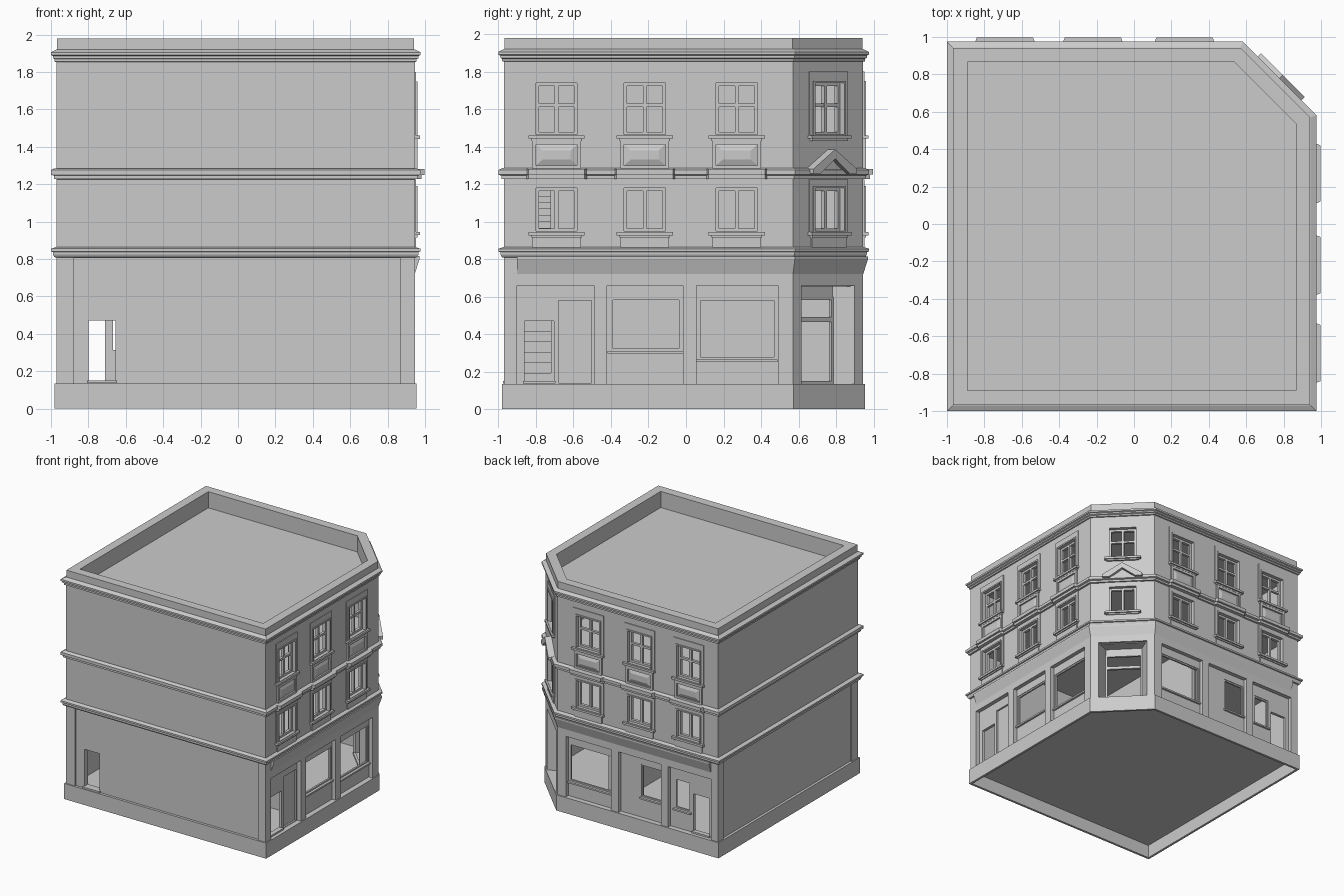
import bpy, bmesh, math

if "Cube" in bpy.data.objects:
    bpy.data.objects.remove(bpy.data.objects["Cube"])

LO, HI, DIAG = -0.97, 0.945, 1.515      # wall planes and chamfer line x + y = DIAG
R2 = math.sqrt(2)
C = DIAG / 2

# Facade frames: u runs along the wall, d points outwards, z is up
FACES = {
    'right': lambda u, d, z: (HI + d, u, z),
    'back': lambda u, d, z: (u, HI + d, z),
    'corner': lambda u, d, z: (C + (d - u) / R2, C + (d + u) / R2, z),
    'front': lambda u, d, z: (u, LO - d, z),
    'left': lambda u, d, z: (LO - d, u, z),
    'world': lambda u, d, z: (u, d, z),
}
CENTRES = (-0.69, -0.22, 0.27)
WINDOWS = [(f, c) for f in ('right', 'back') for c in CENTRES] + [('corner', 0.0)]


def foot(o):
    h, s = HI + o, DIAG + o * R2
    return [(LO - o, LO - o), (h, LO - o), (h, s - h), (s - h, h), (LO - o, h)]


def street_path(o):
    h, s = HI + o, DIAG + o * R2
    return [(h, -0.9), (h, s - h), (s - h, h), (-0.9, h)]


def finish(name, bm):
    bmesh.ops.recalc_face_normals(bm, faces=bm.faces)
    me = bpy.data.meshes.new(name)
    bm.to_mesh(me)
    bm.free()
    ob = bpy.data.objects.new(name, me)
    bpy.context.collection.objects.link(ob)
    return ob


def sweep(name, profile, path=foot, closed=True):
    """Carry a closed (offset, z) profile around the footprint."""
    bm = bmesh.new()
    loops = [[bm.verts.new((x, y, z)) for x, y in path(o)] for o, z in profile]
    n, m = len(loops), len(loops[0])
    for i in range(n):
        a, b = loops[i], loops[(i + 1) % n]
        for j in range(m if closed else m - 1):
            k = (j + 1) % m
            bm.faces.new((a[j], a[k], b[k], b[j]))
    if not closed:
        bm.faces.new([l[0] for l in loops])
        bm.faces.new([l[-1] for l in loops])
    return finish(name, bm)


class Part:
    """Collects simple solids into one object."""
    def __init__(self, name):
        self.name, self.bm = name, bmesh.new()

    def solid(self, face, a, b):
        f, n = FACES[face], len(a)
        va = [self.bm.verts.new(f(*p)) for p in a]
        vb = [self.bm.verts.new(f(*p)) for p in b]
        self.bm.faces.new(va)
        self.bm.faces.new(vb)
        for i in range(n):
            k = (i + 1) % n
            self.bm.faces.new((va[i], va[k], vb[k], vb[i]))

    def plan(self, face, pts, z0, z1):
        self.solid(face, [(u, d, z0) for u, d in pts], [(u, d, z1) for u, d in pts])

    def elevation(self, face, pts, d0, d1):
        self.solid(face, [(u, d0, z) for u, z in pts], [(u, d1, z) for u, z in pts])

    def box(self, face, u0, u1, d0, d1, z0, z1):
        self.plan(face, [(u0, d0), (u1, d0), (u1, d1), (u0, d1)], z0, z1)

    def frame(self, face, u0, u1, d0, d1, z0, z1, w):
        self.box(face, u0, u0 + w, d0, d1, z0, z1)
        self.box(face, u1 - w, u1, d0, d1, z0, z1)
        self.box(face, u0 + w, u1 - w, d0, d1, z0, z0 + w)
        self.box(face, u0 + w, u1 - w, d0, d1, z1 - w, z1)

    def done(self):
        return finish(self.name, self.bm)


def cut(ob, part):
    cutter = part.done()
    cutter.hide_render = True
    mod = ob.modifiers.new('cut', 'BOOLEAN')
    mod.operation, mod.solver, mod.object = 'DIFFERENCE', 'EXACT', cutter
    bpy.context.view_layer.objects.active = ob
    bpy.ops.object.modifier_apply(modifier=mod.name)
    bpy.data.objects.remove(cutter)


# Plinth, walls, cornices and parapet
sweep('plinth', [(.01, 0), (.01, .135), (-.01, .135), (-.01, 0)])
ground = sweep('ground_walls', [(0, .13), (0, .82), (-.06, .82), (-.06, .13)])
upper = sweep('upper_walls', [(0, .82), (0, 1.86), (-.06, 1.86), (-.06, .82)])
sweep('shop_fascia', [(0, .72), (.026, .80), (.026, .815), (-.01, .815), (-.01, .72)], street_path, False)
sweep('lower_cornice', [(-.01, .805), (.012, .81), (.02, .825), (.02, .837), (.03, .84),
                        (.03, .855), (0, .865), (-.01, .865)])
sweep('middle_cornice', [(-.01, 1.225), (.015, 1.228), (.015, 1.245), (.03, 1.25),
                         (.03, 1.275), (.01, 1.285), (-.01, 1.285)])
sweep('top_cornice', [(-.01, 1.85), (.01, 1.855), (.01, 1.868), (.02, 1.873), (.02, 1.885),
                      (.03, 1.89), (.03, 1.905), (0, 1.92), (-.01, 1.92)])
sweep('parapet', [(-.003, 1.85), (-.003, 1.98), (-.08, 1.98), (-.08, 1.83), (-.06, 1.83), (-.06, 1.85)])

# Floors and roof deck
for name, z0, z1, o in (('ground_floor', .115, .135, -.005), ('first_floor', .80, .83, -.055),
                        ('second_floor', 1.235, 1.265, -.055), ('roof_deck', 1.81, 1.84, -.055)):
    p = Part(name)
    p.plan('world', foot(o), z0, z1)
    p.done()

# Shallow bays in the ground walls
BAYS = ((-.90, -.49), (-.42, -.015), (.055, .49))
p = Part('bay_cutter')
for f in ('right', 'back'):
    for a, b in BAYS:
        p.box(f, a, b, -.035, .1, .135, .66)
for f in ('front', 'left'):
    p.box(f, -.88, .87, -.012, .1, .135, .805)
p.box('corner', -.2, .2, -.2, .1, .135, .66)
cut(ground, p)

# Ground openings: shop windows and doors
HOLES = [('right', -.41, -.025, .31, .595), ('right', .065, .48, .265, .59),
         ('right', -.86, -.705, .15, .47), ('front', -.80, -.655, .15, .47),
         ('back', .065, .48, .265, .59), ('back', -.41, -.21, .31, .595),
         ('back', -.68, -.53, .30, .56), ('back', -.86, -.71, .15, .47)]
p = Part('hole_cutter')
for f, a, b, z0, z1 in HOLES:
    p.box(f, a, b, -.12, .1, z0, z1)
p.box('right', -.68, -.505, -.05, .1, .14, .58)
cut(ground, p)

frames, sills = Part('shop_frames'), Part('shop_sills')
for f, a, b, z0, z1 in HOLES:
    if z0 > .2:
        frames.frame(f, a, b, -.055, -.04, z0, z1, .012)
    sills.box(f, a - .008, b + .008, -.05, -.018 if f != 'front' else .006, z0 - .014, z0)
frames.done()
sills.done()

# Corner entrance: splayed jambs, lintel and glazed door frame
p = Part('corner_entrance')
for s in (-1, 1):
    p.plan('corner', [(s * .2, 0), (s * .15, -.115), (s * .15, -.13), (s * .23, -.06), (s * .23, -.02)], .135, .66)
p.box('corner', -.2, .2, -.13, -.02, .655, .70)
p.box('corner', -.15, .15, -.13, -.115, .595, .655)
p.done()
p = Part('corner_door_frame')
p.frame('corner', -.15, .15, -.13, -.11, .135, .597, .014)
p.box('corner', -.136, .136, -.13, -.108, .465, .49)
p.done()

# Upper window openings
p = Part('window_cutter')
for f, c in WINDOWS:
    p.box(f, c - .112, c + .112, -.15, .1, .945, 1.18)
    p.box(f, c - .112, c + .112, -.15, .1, 1.46, 1.74)
cut(upper, p)

# Window frames, surrounds, sills, aprons and cornice hoods
bars, trim, sill = Part('window_frames'), Part('window_surrounds'), Part('window_sills')
apron, hood = Part('window_aprons'), Part('cornice_hoods')
for f, c in WINDOWS:
    for z0, z1, top in ((.945, 1.18, 1.225), (1.46, 1.74, 1.80)):
        bars.frame(f, c - .112, c + .112, -.045, -.02, z0, z1, .018)
        bars.box(f, c - .01, c + .01, -.042, -.018, z0 + .018, z1 - .018)
        if z0 > 1.2:
            for s in (-1, 1):
                bars.box(f, *sorted((c + s * .01, c + s * .094)), -.042, -.02, 1.612, 1.63)
        trim.frame(f, c - .122, c + .122, -.005, .014, z0 - .008, z1 + .01, .012)
        for s in (-1, 1):
            trim.box(f, *sorted((c + s * .122, c + s * .145)), -.005, .007, z0, top)
        trim.box(f, c - .122, c + .122, -.005, .007, z1 + .01, top)
        sill.box(f, c - .15, c + .15, -.01, .028, z0 - .018, z0)
        sill.box(f, c - .135, c + .135, -.01, .016, z0 - .03, z0 - .018)
    apron.box(f, c - .13, c + .13, -.005, .008, .86, .916)
    if f != 'corner':
        apron.frame(f, c - .13, c + .13, -.005, .014, 1.28, 1.43, .02)
        apron.solid(f, [(c + u * .11, 0, 1.355 + v * .055) for u, v in ((-1, -1), (1, -1), (1, 1), (-1, 1))],
                    [(c + u * .075, .012, 1.355 + v * .025) for u, v in ((-1, -1), (1, -1), (1, 1), (-1, 1))])
        for d, z0, z1 in ((.035, 1.228, 1.25), (.053, 1.25, 1.28)):
            hood.plan(f, [(c - .17, 0), (c - .15, d), (c + .15, d), (c + .17, 0)], z0, z1)
for part in (bars, trim, sill, apron, hood):
    part.done()

# Small gable over the corner window
p = Part('corner_pediment')
p.elevation('corner', [(-.165, 1.255), (-.165, 1.28), (0, 1.385), (.165, 1.28), (.165, 1.255), (.11, 1.255),
                       (0, 1.335), (-.11, 1.255)], -.005, .055)
p.elevation('corner', [(-.12, 1.25), (.12, 1.25), (0, 1.345)], -.005, .025)
p.done()

# Interior partitions
p = Part('inner_walls')
p.box('world', .10, .90, -.42, -.39, .13, .81)
p.box('world', .09, .12, -.42, .89, .13, .81)
p.box('world', -.65, .35, -.72, -.69, .13, .81)
p.done()

# Two flights of stairs along the front wall
p = Part('stairs')
for z0, z1 in ((.135, .81), (.83, 1.24)):
    n = 12
    for i in range(n):
        x = .35 - i * .08
        t = z0 + (z1 - z0) * (i + 1) / n
        p.box('world', x - .08, x, -.90, -.72, max(z0, t - .09), t)
p.done()
